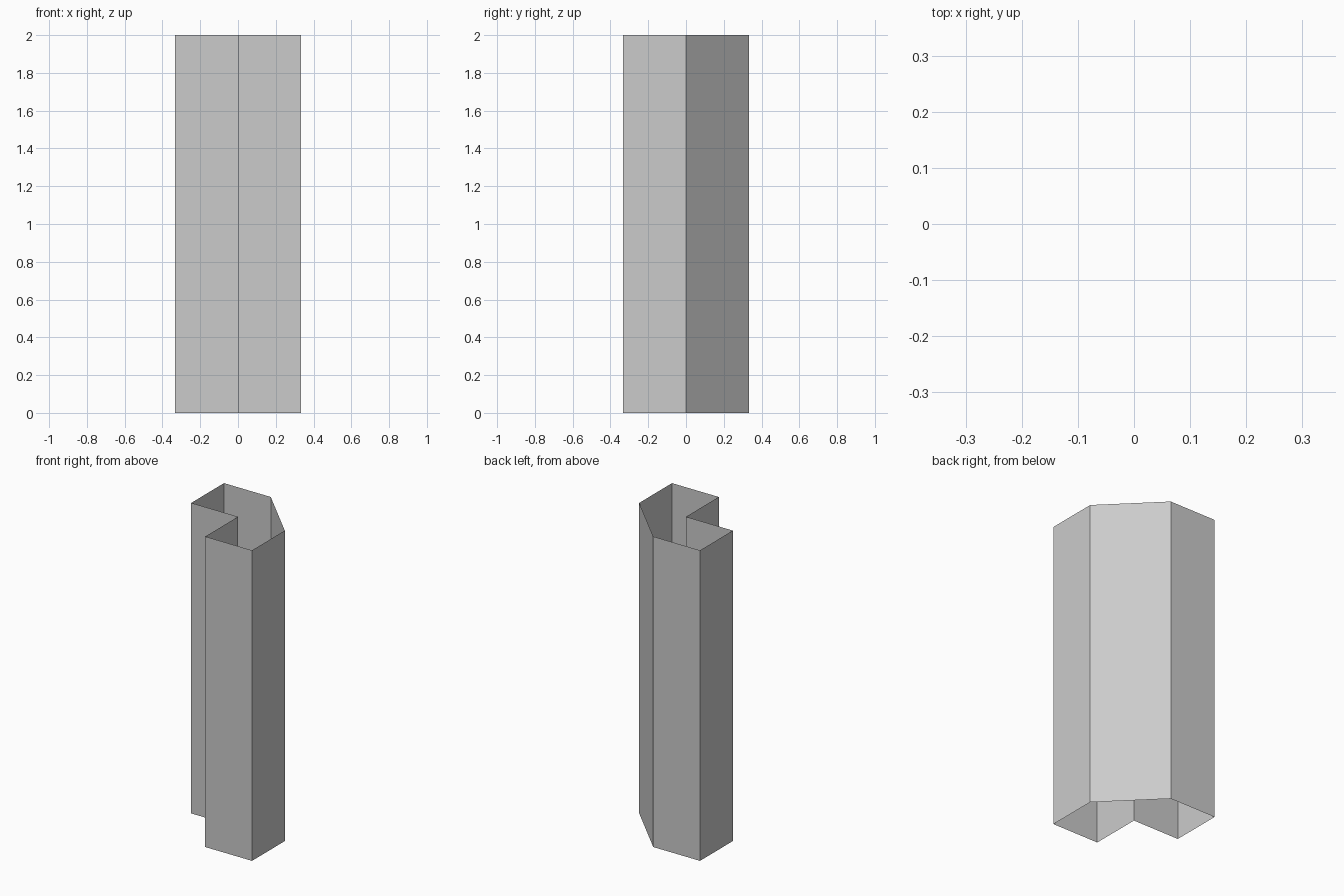
import bpy, bmesh

if "Cube" in bpy.data.objects:
    bpy.data.objects.remove(bpy.data.objects["Cube"])

S = 1 / 3   # grid step of the cross-section
HEIGHT = 2.0

# Cross-section of the open, uncapped tube (counter-clockwise)
profile = [(0, 0), (0, -S), (S, -S), (S, 0), (0, S), (-S, S), (-S, 0)]

bm = bmesh.new()
verts = [bm.verts.new((x, y, 0)) for x, y in profile]
edges = [bm.edges.new((verts[i], verts[(i + 1) % len(verts)]))
         for i in range(len(verts))]

# Raise the outline into walls, leaving both ends open
walls = bmesh.ops.extrude_edge_only(bm, edges=edges)["geom"]
top = [g for g in walls if isinstance(g, bmesh.types.BMVert)]
bmesh.ops.translate(bm, verts=top, vec=(0, 0, HEIGHT))

# Make every wall face outwards
bm.normal_update()
outer = next(f for f in bm.faces
             if all(abs(v.co.x - S) < 1e-4 for v in f.verts))
bmesh.ops.recalc_face_normals(bm, faces=bm.faces[:])
bm.normal_update()
if outer.normal.x < 0:
    bmesh.ops.reverse_faces(bm, faces=bm.faces[:])

mesh = bpy.data.meshes.new("column_walls")
bm.to_mesh(mesh)
bm.free()
bpy.context.collection.objects.link(bpy.data.objects.new("column_walls", mesh))
